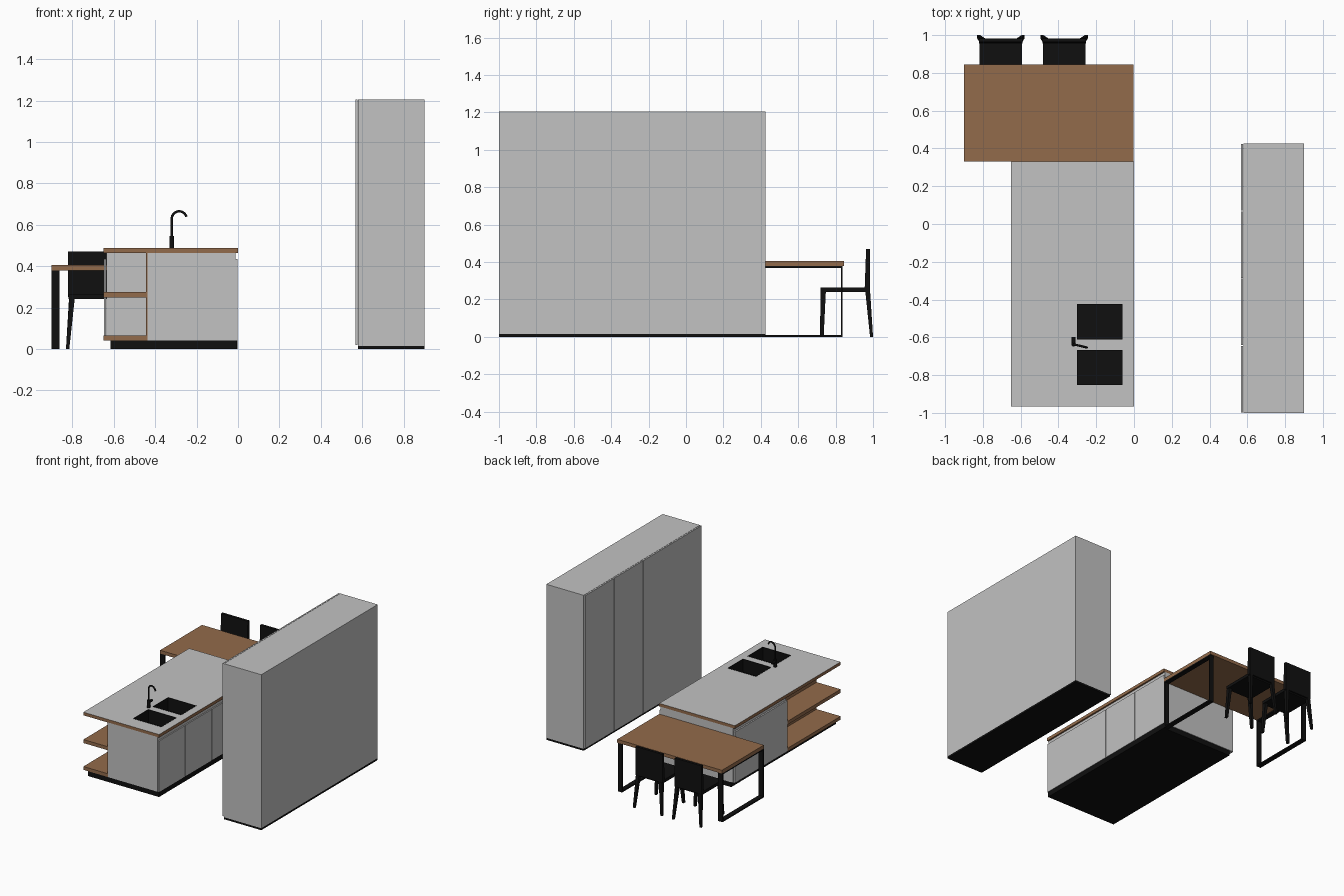
import bpy, bmesh, math
from mathutils import Vector

if "Cube" in bpy.data.objects:
    bpy.data.objects.remove(bpy.data.objects["Cube"])


def material(name, r, g, b):
    m = bpy.data.materials.new(name)
    m.diffuse_color = (r, g, b, 1)
    m.use_nodes = True
    m.node_tree.nodes["Principled BSDF"].inputs["Base Color"].default_value = m.diffuse_color
    return m


GREY = material("light grey laminate", 0.54, 0.54, 0.54)
WOOD = material("brown wood", 0.29, 0.145, 0.07)
BLACK = material("matt black", 0.005, 0.005, 0.005)


def finish(name, bm, mat):
    me = bpy.data.meshes.new(name)
    bmesh.ops.recalc_face_normals(bm, faces=bm.faces)
    bm.to_mesh(me)
    bm.free()
    ob = bpy.data.objects.new(name, me)
    bpy.context.collection.objects.link(ob)
    me.materials.append(mat)
    return ob


def box(name, x, y, z, mat):
    """Box from (min, max) ranges."""
    bm = bmesh.new()
    bmesh.ops.create_cube(bm, size=1)
    for v in bm.verts:
        v.co = [r[0] if c < 0 else r[1] for c, r in zip(v.co, (x, y, z))]
    return finish(name, bm, mat)


def taper(name, low, low_size, high, high_size, mat):
    """Four-sided tapered bar between two horizontal rectangles."""
    bm = bmesh.new()
    bmesh.ops.create_cube(bm, size=1)
    for v in bm.verts:
        c, s = (low, low_size) if v.co.z < 0 else (high, high_size)
        v.co = (c[0] + v.co.x * s[0], c[1] + v.co.y * s[1], c[2])
    return finish(name, bm, mat)


def tube(name, points, radius, mat):
    """Round bar along a path."""
    cu = bpy.data.curves.new(name, 'CURVE')
    cu.dimensions = '3D'
    cu.bevel_depth = radius
    cu.bevel_resolution = 3
    cu.use_fill_caps = True
    sp = cu.splines.new('POLY')
    sp.points.add(len(points) - 1)
    for p, co in zip(sp.points, points):
        p.co = (*co, 1)
    cu.materials.append(mat)
    ob = bpy.data.objects.new(name, cu)
    bpy.context.collection.objects.link(ob)
    return ob


def cut(ob, cutter):
    mod = ob.modifiers.new("cut", 'BOOLEAN')
    mod.operation = 'DIFFERENCE'
    mod.solver = 'EXACT'
    mod.object = cutter
    bpy.context.view_layer.objects.active = ob
    bpy.ops.object.modifier_apply(modifier=mod.name)


# Tall cabinet with four doors facing the island
box("tall_cabinet_plinth", (0.58, 0.9), (-1, 0.425), (0, 0.015), BLACK)
box("tall_cabinet_body", (0.58, 0.9), (-1, 0.425), (0.015, 1.205), GREY)
W = 1.425 / 4
for i in range(4):
    y = -1 + i * W
    box("tall_cabinet_door", (0.567, 0.578), (y + 0.002, y + W - 0.002),
        (0.02, 1.205), GREY)

# Island carcass
Y0, Y1, STEP = -0.965, 0.33, 1.295 / 4
MID = Y0 + 2 * STEP
box("island_plinth", (-0.615, -0.005), (Y0 + 0.005, Y1 - 0.005), (0, 0.04), BLACK)
front_body = box("island_sink_body", (-0.437, -0.013), (Y0, MID), (0.04, 0.464), GREY)
box("island_back_body", (-0.635, -0.013), (MID, Y1), (0.04, 0.464), GREY)

# Island doors, stopping short of the worktop to leave a grip gap
for i in range(4):
    y = (Y0 + i * STEP + 0.002, Y0 + (i + 1) * STEP - 0.002)
    box("island_door_right", (-0.011, -0.002), y, (0.04, 0.435), GREY)
    if i > 1:
        box("island_door_left", (-0.648, -0.637), y, (0.04, 0.435), GREY)

# Open wooden shelves
box("shelf_back_panel", (-0.445, -0.437), (Y0, MID), (0.04, 0.464), WOOD)
for z in ((0.04, 0.066), (0.248, 0.275)):
    box("shelf", (-0.65, -0.445), (Y0, MID), z, WOOD)

# Worktop: wooden slab with a grey upper face
top = box("worktop", (-0.65, -0.001), (Y0, Y1), (0.463, 0.487), WOOD)
top.data.materials.append(GREY)
for p in top.data.polygons:
    p.material_index = 1 if p.normal.z > 0.5 else 0

# Two sunken sink bowls
for y0, y1 in ((-0.608, -0.427), (-0.85, -0.67)):
    x0, x1 = -0.3, -0.063
    e = 0.002
    cutter = box("sink_cutter", (x0 - e, x1 + e), (y0 - e, y1 + e), (0.385, 0.6), BLACK)
    cutter.hide_render = True
    cut(top, cutter)
    cut(front_body, cutter)
    bpy.data.objects.remove(cutter)
    bowl = box("sink_bowl", (x0, x1), (y0, y1), (0.388, 0.4885), BLACK)
    bm = bmesh.new()
    bm.from_mesh(bowl.data)
    bmesh.ops.delete(bm, geom=[f for f in bm.faces if f.normal.z > 0.5], context='FACES')
    bm.to_mesh(bowl.data)
    bm.free()
    wall = bowl.modifiers.new("wall", 'SOLIDIFY')
    wall.thickness = 0.004
    wall.offset = 1
    tube("sink_drain", [(-0.25, (y0 + y1) / 2, 0.388), (-0.25, (y0 + y1) / 2, 0.391)],
         0.015, BLACK)

# Tap with curved spout and side lever
TX, TY = -0.32, -0.637
tube("tap_base", [(TX, TY, 0.487), (TX, TY, 0.545)], 0.012, BLACK)
tube("tap_lever", [(TX, TY, 0.528), (TX, TY + 0.04, 0.528)], 0.01, BLACK)
d = Vector((0.97, -0.23, 0))
path = [Vector((TX, TY, 0.54))]
for i in range(15):
    a = math.pi - math.radians(165) * i / 14
    path.append(Vector((TX, TY, 0.629)) + d * (0.037 + 0.037 * math.cos(a))
                + Vector((0, 0, 0.036 * math.sin(a))))
tube("tap_spout", path, 0.006, BLACK)

# Dining table with two rectangular loop legs
box("table_top", (-0.9, -0.002), (0.331, 0.845), (0.379, 0.405), WOOD)
for x in ((-0.9, -0.863), (-0.039, -0.002)):
    box("table_leg_foot", x, (0.332, 0.838), (0, 0.01), BLACK)
    box("table_leg_rail", x, (0.332, 0.838), (0.369, 0.379), BLACK)
    for y in ((0.332, 0.342), (0.828, 0.838)):
        box("table_leg_upright", x, y, (0.01, 0.369), BLACK)

# Two chairs
for cx in (-0.705, -0.37):
    box("chair_seat", (cx - 0.113, cx + 0.113), (0.72, 0.972), (0.24, 0.263), BLACK)
    taper("chair_back", (cx, 0.969, 0.25), (0.23, 0.028),
          (cx, 0.973, 0.47), (0.23, 0.02), BLACK)
    for s in (-1, 1):
        taper("chair_front_leg", (cx + s * 0.118, 0.726, 0), (0.016, 0.02),
              (cx + s * 0.096, 0.734, 0.25), (0.026, 0.028), BLACK)
        taper("chair_rear_leg", (cx + s * 0.118, 0.992, 0), (0.016, 0.016),
              (cx + s * 0.098, 0.971, 0.25), (0.026, 0.026), BLACK)
